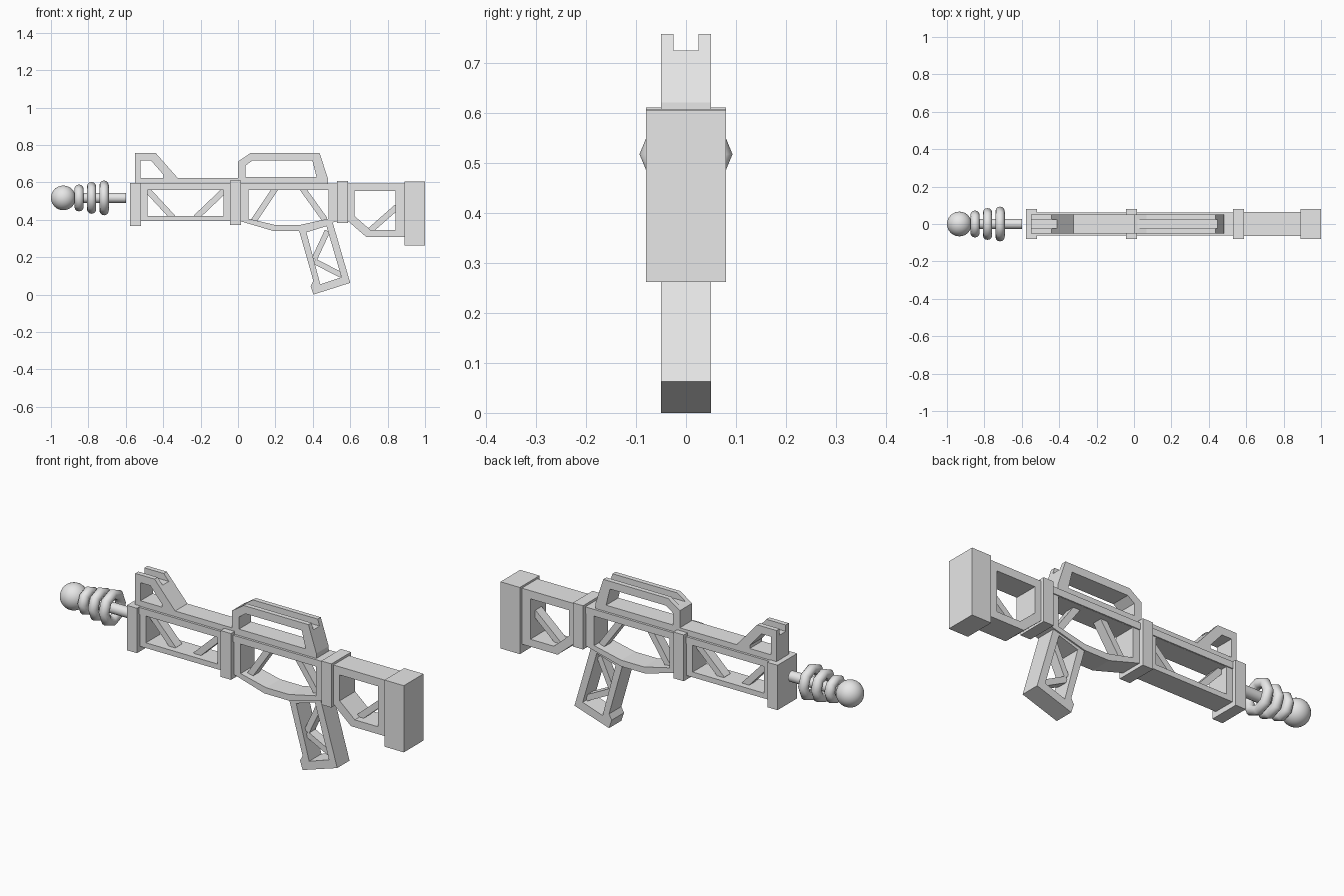
import bpy
import math
from mathutils import Vector

if "Cube" in bpy.data.objects:
    bpy.data.objects.remove(bpy.data.objects["Cube"])

grey = bpy.data.materials.new("plain_grey")
grey.use_nodes = True
grey.diffuse_color = (0.8, 0.8, 0.8, 1)
grey.node_tree.nodes["Principled BSDF"].inputs["Base Color"].default_value = (0.8, 0.8, 0.8, 1)


def prism(name, half, outline, *holes, y=0):
    """Side profile in x and z, with holes, extruded by half to each side of y."""
    curve = bpy.data.curves.new(name, "CURVE")
    curve.dimensions = "2D"
    curve.fill_mode = "BOTH"
    curve.extrude = half
    for loop in (outline, *holes):
        spline = curve.splines.new("POLY")
        spline.points.add(len(loop) - 1)
        for point, (x, z) in zip(spline.points, loop):
            point.co = (x, z, 0, 1)
        spline.use_cyclic_u = True
    obj = bpy.data.objects.new(name, curve)
    bpy.context.collection.objects.link(obj)
    obj.location.y = y
    obj.rotation_euler.x = math.pi / 2
    bpy.ops.object.select_all(action="DESELECT")
    obj.select_set(True)
    bpy.context.view_layer.objects.active = obj
    bpy.ops.object.convert(target="MESH")
    obj = bpy.context.object
    obj.data.materials.clear()
    obj.data.materials.append(grey)
    for face in obj.data.polygons:
        face.use_smooth = False
    return obj


def box(name, half, x0, x1, z0, z1):
    return prism(name, half, [(x0, z0), (x1, z0), (x1, z1), (x0, z1)])


def brace(name, a, b, width=0.032, half=0.025):
    """Thin diagonal strut from a to b."""
    a, b = Vector(a), Vector(b)
    along = (b - a).normalized()
    side = Vector((-along.y, along.x)) * width / 2
    return prism(name, half, [a - side, b - side, b + side, a + side])


def finish(name, angle=60):
    obj = bpy.context.object
    obj.name = name
    obj.data.materials.append(grey)
    bpy.ops.object.shade_smooth_by_angle(angle=math.radians(angle))


# Muzzle: ball, rod and three growing rings
AXIS = 0.517
TURN = (0, math.pi / 2, 0)
bpy.ops.mesh.primitive_uv_sphere_add(segments=32, ring_count=16, radius=0.066, location=(-0.934, 0, AXIS))
finish("muzzle_ball")
bpy.ops.mesh.primitive_cylinder_add(vertices=16, radius=0.027, depth=0.33, location=(-0.765, 0, AXIS), rotation=TURN)
finish("muzzle_rod")
for i, radius in enumerate((0.072, 0.085, 0.093)):
    bpy.ops.mesh.primitive_torus_add(major_segments=8, minor_segments=12, major_radius=radius - 0.025,
                                     minor_radius=0.025, location=(-0.85 + i * 0.067, 0, AXIS), rotation=TURN)
    finish(f"muzzle_ring_{i + 1}")

# Clamps and butt plate
box("front_clamp", 0.08, -0.577, -0.519, 0.366, 0.597)
box("middle_clamp", 0.08, -0.043, 0.016, 0.372, 0.61)
box("rear_clamp", 0.08, 0.53, 0.588, 0.382, 0.607)
box("butt_plate", 0.08, 0.89, 1.0, 0.262, 0.605)

# Long rail along the top of the body
box("top_rail", 0.062, -0.53, 0.54, 0.56, 0.595)

# Front frame
prism("front_frame", 0.057,
      [(-0.53, 0.393), (-0.03, 0.393), (-0.03, 0.56), (-0.53, 0.56)],
      [(-0.484, 0.42), (-0.078, 0.42), (-0.078, 0.559), (-0.484, 0.559)])
brace("front_brace_left", (-0.485, 0.56), (-0.348, 0.412))
brace("front_brace_right", (-0.075, 0.555), (-0.225, 0.412))

# Middle frame with bowed floor
prism("middle_frame", 0.057,
      [(0.01, 0.56), (0.01, 0.393), (0.19, 0.34), (0.33, 0.34), (0.535, 0.393), (0.535, 0.56)],
      [(0.055, 0.559), (0.055, 0.406), (0.2, 0.372), (0.33, 0.372), (0.483, 0.406), (0.483, 0.559)])
brace("middle_brace_left", (0.2, 0.567), (0.083, 0.393))
brace("middle_brace_right", (0.345, 0.567), (0.465, 0.4))

# Stock
prism("stock_frame", 0.063,
      [(0.58, 0.595), (0.58, 0.4), (0.687, 0.307), (0.9, 0.307), (0.9, 0.595)],
      [(0.623, 0.553), (0.623, 0.42), (0.709, 0.345), (0.842, 0.345), (0.842, 0.553)])
brace("stock_brace", (0.85, 0.469), (0.7, 0.337))

# Sight and carry handle, with paired rails forming the top groove
prism("sight_and_handle", 0.05,
      [(-0.55, 0.594), (-0.55, 0.724), (-0.411, 0.724), (-0.323, 0.624), (0, 0.624),
       (0, 0.712), (0.019, 0.724), (0.447, 0.724), (0.481, 0.62), (0.481, 0.594)],
      [(-0.52, 0.624), (-0.52, 0.717), (-0.465, 0.717), (-0.398, 0.64), (-0.398, 0.624)],
      [(0.04, 0.628), (0.04, 0.69), (0.078, 0.717), (0.398, 0.717), (0.42, 0.628)])
for side, y in (("right", -0.0375), ("left", 0.0375)):
    prism(f"sight_rail_{side}", 0.0125,
          [(-0.55, 0.724), (-0.55, 0.757), (-0.44, 0.757), (-0.411, 0.724)], y=y)
    prism(f"handle_rail_{side}", 0.0125,
          [(0.019, 0.724), (0.067, 0.757), (0.436, 0.757), (0.447, 0.724)], y=y)

# Slanted grip
prism("grip_frame", 0.05,
      [(0.327, 0.34), (0.403, 0.073), (0.388, 0.045), (0.403, 0), (0.6, 0.063), (0.505, 0.39)],
      [(0.366, 0.333), (0.473, 0.366), (0.553, 0.093), (0.44, 0.055)])
brace("grip_brace_upper", (0.478, 0.34), (0.408, 0.19), 0.03)
brace("grip_brace_lower", (0.408, 0.178), (0.552, 0.105), 0.03)
